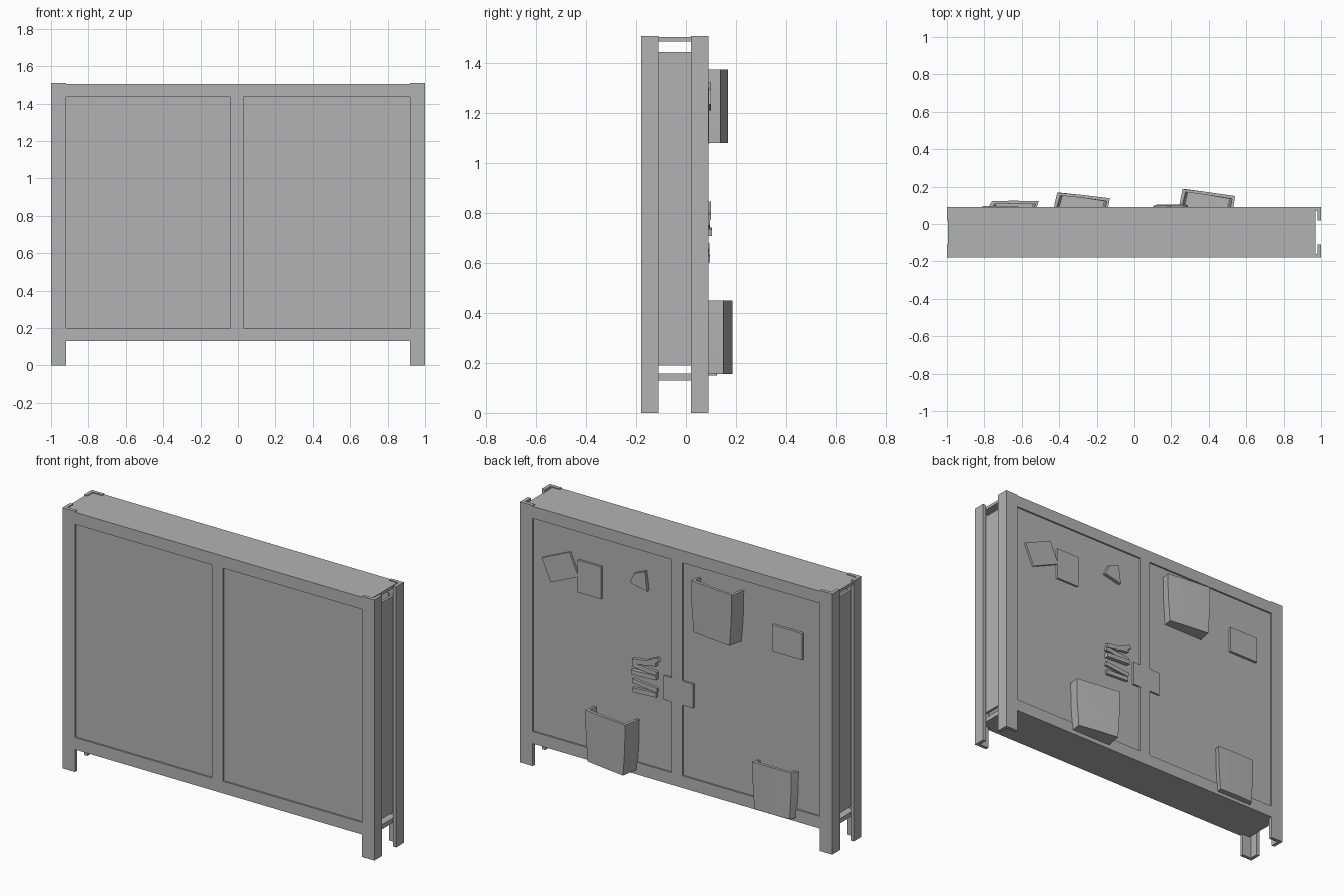
import bpy, bmesh, math
from mathutils import Matrix

cube = bpy.data.objects.get("Cube")
if cube:
    bpy.data.objects.remove(cube, do_unlink=True)

grey = bpy.data.materials.new("light grey")
grey.use_nodes = True
GREY = (0.45, 0.45, 0.45, 1)
grey.diffuse_color = GREY
grey.node_tree.nodes["Principled BSDF"].inputs["Base Color"].default_value = GREY


def finish(name, bm):
    bmesh.ops.recalc_face_normals(bm, faces=bm.faces)
    me = bpy.data.meshes.new(name)
    bm.to_mesh(me)
    bm.free()
    me.materials.append(grey)
    ob = bpy.data.objects.new(name, me)
    bpy.context.collection.objects.link(ob)
    return ob


def box(name, x, y, z, tilt=0.0):
    """Box from ranges, optionally tilted in the plane of the doors."""
    bm = bmesh.new()
    bmesh.ops.create_cube(bm, size=1)
    size = [r[1] - r[0] for r in (x, y, z)]
    mid = [(r[1] + r[0]) / 2 for r in (x, y, z)]
    bm.transform(Matrix.Translation(mid) @ Matrix.Rotation(tilt, 4, 'Y') @ Matrix.Diagonal((*size, 1)))
    return finish(name, bm)


def prism(name, outline, y0, y1):
    """Outline in x and z, extruded along y."""
    bm = bmesh.new()
    face = bm.faces.new([bm.verts.new((x, y0, z)) for x, z in outline])
    out = bmesh.ops.extrude_face_region(bm, geom=[face])
    for v in out["geom"]:
        if isinstance(v, bmesh.types.BMVert):
            v.co.y = y1
    return finish(name, bm)


def pocket(name, x0, x1, d0, d1, z0, z1):
    """Open-topped wall pocket: lofted U of wall with a closed floor."""
    back, wall = 0.085, 0.016
    mid = (x0 + x1) / 2
    bm = bmesh.new()

    def ring(z, squeeze, inner):
        t = wall if inner else 0.0
        pts = [(x0 + t, back), (x0 + 0.02 + t, d0 - t), (mid, (d0 + d1) / 2 - t + 0.003),
               (x1 - t, d1 - t), (x1 - 0.01 - t, back)]
        return [bm.verts.new((mid + (x - mid) * squeeze, y, z)) for x, y in pts]

    rings = [ring(z0, 0.9, False), ring(z0 + 0.15, 0.98, False), ring(z1, 1.0, False),
             ring(z1, 1.0, True), ring(z0 + 0.02, 0.9, True)]
    for a, b in zip(rings, rings[1:]):
        for i in range(4):
            bm.faces.new((a[i], a[i + 1], b[i + 1], b[i]))
    bm.faces.new(rings[0])
    bm.faces.new(rings[-1])
    ob = finish(name, bm)
    bpy.context.view_layer.objects.active = ob
    ob.select_set(True)
    bpy.ops.object.shade_smooth_by_angle(angle=math.radians(35))
    ob.select_set(False)


# Front and back frames with recessed doors
FRONT, BACK = (-0.18, -0.16), (0.07, 0.09)
for side, sheet, recess in (("front", FRONT, (-0.17, -0.155)), ("back", BACK, (0.065, 0.08))):
    box(side + "_top_rail", (-0.92, 0.92), sheet, (1.435, 1.505))
    box(side + "_bottom_rail", (-0.92, 0.92), sheet, (0.13, 0.2))
    box(side + "_centre_stile", (-0.04, 0.03), sheet, (0.2, 1.435))
    box(side + "_left_door", (0.03, 0.92), recess, (0.2, 1.435))
    box(side + "_right_door", (-0.92, -0.04), recess, (0.2, 1.435))

# Angle-iron corner posts and legs
for sx, xn in ((1, "left"), (-1, "right")):
    for yn, sheet, flange in (("front", FRONT, (-0.18, -0.11)), ("back", BACK, (0.02, 0.09))):
        box(f"{yn}_{xn}_post", sorted((sx * 0.92, sx)), sheet, (0, 1.51))
        box(f"{yn}_{xn}_post_flange", sorted((sx * 0.98, sx)), flange, (0, 1.51))
    # End panels, short of the top and floor
    box(xn + "_end_panel", sorted((sx * 0.955, sx * 0.97)), (-0.16, 0.07), (0.19, 1.445))

# Top and floor of the carcass
box("top_panel", (-0.995, 0.97), (-0.16, 0.07), (1.488, 1.505))
box("floor_panel", (-0.97, 0.97), (-0.16, 0.07), (0.13, 0.157))

# Wall pockets on the back
pocket("upper_pocket", -0.43, -0.13, 0.168, 0.138, 1.08, 1.375)
pocket("lower_left_pocket", 0.24, 0.54, 0.187, 0.15, 0.155, 0.45)
pocket("lower_right_pocket", -0.78, -0.51, 0.122, 0.122, 0.15, 0.42)

# Notes and small plates on the back doors
box("tilted_note", (0.645, 0.84), (0.075, 0.092), (1.13, 1.27), math.radians(24))
box("upright_note", (0.48, 0.63), (0.075, 0.092), (1.085, 1.273))
box("right_note", (-0.81, -0.62), (0.075, 0.095), (1.078, 1.233))
prism("small_hook_plate", [(0.29, 1.236), (0.265, 1.294), (0.195, 1.324), (0.18, 1.212)], 0.075, 0.1)
box("left_latch", (0.02, 0.08), (0.075, 0.091), (0.61, 0.75))
box("right_latch", (-0.11, -0.04), (0.075, 0.091), (0.61, 0.75))

# Stack of slightly tilted slats: centre x, centre z, length, tilt, outer y
slats = [(0.16, 0.81, 0.11, -26, 0.1), (0.2, 0.795, 0.15, -8, 0.1), (0.2, 0.755, 0.16, 6, 0.096),
         (0.2, 0.725, 0.16, -3, 0.105), (0.2, 0.66, 0.16, 6, 0.095), (0.2, 0.62, 0.15, -3, 0.096)]
for i, (x, z, length, tilt, outer) in enumerate(slats):
    box(f"slat_{i + 1}", (x - length / 2, x + length / 2), (0.075, outer),
        (z - 0.013, z + 0.013), math.radians(-tilt))
